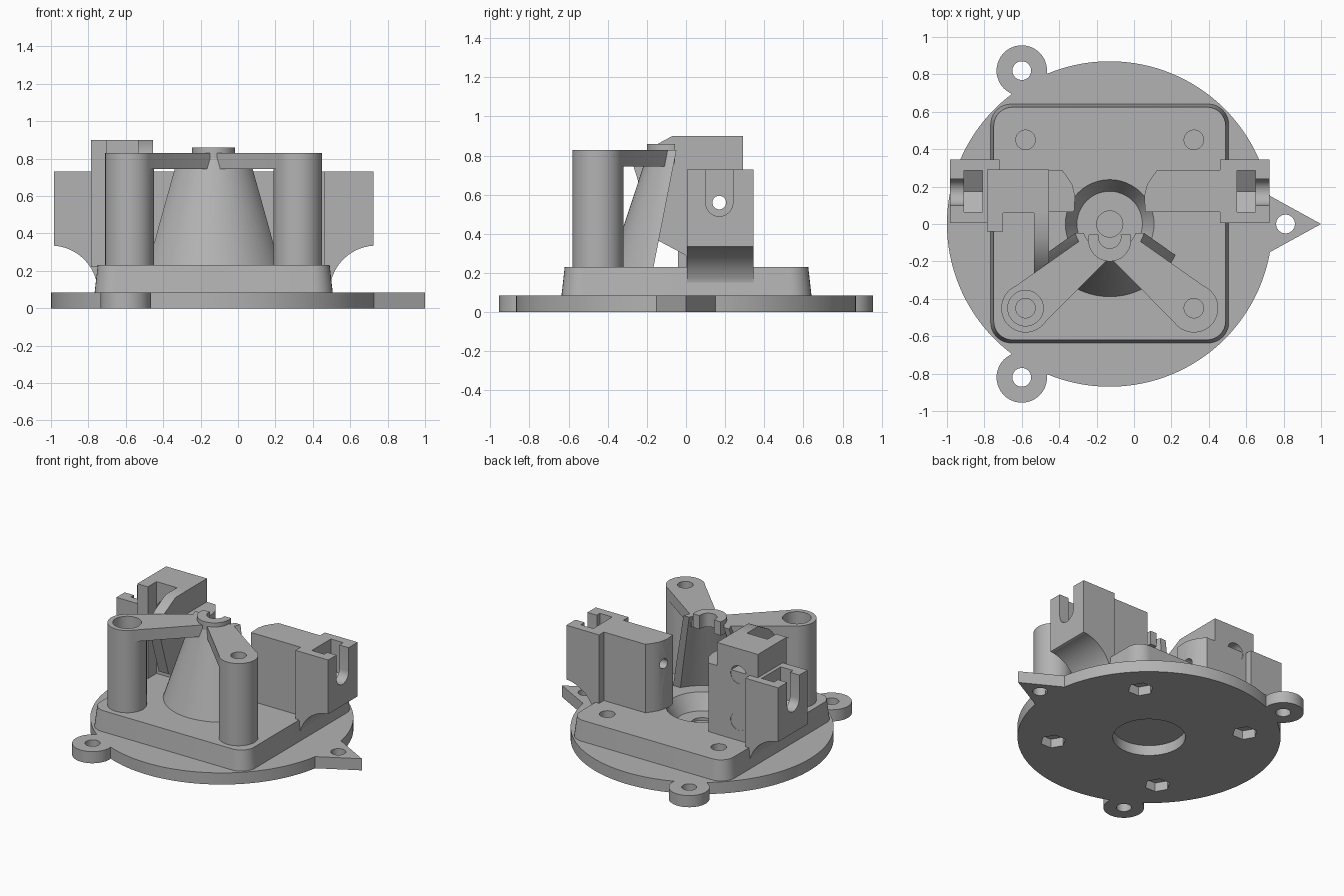
import bpy, bmesh
from math import cos, sin, pi
from mathutils import Vector

if "Cube" in bpy.data.objects:
    bpy.data.objects.remove(bpy.data.objects["Cube"])

grey = bpy.data.materials.new("plain grey")
grey.use_nodes = True
grey.diffuse_color = (0.45, 0.45, 0.45, 1)
grey.node_tree.nodes["Principled BSDF"].inputs["Base Color"].default_value = (0.45, 0.45, 0.45, 1)

CX = -0.13          # main axis of the housing
BOLT_X, BOLT_Y = 0.45, 0.45
parts = []


def finish(name, bm):
    bmesh.ops.recalc_face_normals(bm, faces=bm.faces)
    mesh = bpy.data.meshes.new(name)
    bm.to_mesh(mesh)
    bm.free()
    mesh.materials.append(grey)
    ob = bpy.data.objects.new(name, mesh)
    bpy.context.collection.objects.link(ob)
    parts.append(ob)
    return ob


def loft(name, bottom, top, lo, hi, axis="z"):
    """Solid between two outlines with equal point counts, along an axis."""
    place = {"x": lambda u, v, w: (w, u, v),
             "y": lambda u, v, w: (u, w, v),
             "z": lambda u, v, w: (u, v, w)}[axis]
    bm = bmesh.new()
    a = [bm.verts.new(place(u, v, lo)) for u, v in bottom]
    b = [bm.verts.new(place(u, v, hi)) for u, v in top]
    bm.faces.new(a)
    bm.faces.new(b)
    n = len(a)
    for i in range(n):
        j = (i + 1) % n
        bm.faces.new((a[i], a[j], b[j], b[i]))
    return finish(name, bm)


def prism(name, pts, lo, hi, axis="z"):
    return loft(name, pts, pts, lo, hi, axis)


def arc(u, v, r, start=0.0, end=2 * pi, n=48, closed=True):
    steps = n if closed else n - 1
    return [(u + r * cos(start + (end - start) * i / steps),
             v + r * sin(start + (end - start) * i / steps)) for i in range(n)]


def disc(name, u, v, r, lo, hi, axis="z", n=48, r2=None):
    return loft(name, arc(u, v, r, n=n), arc(u, v, r2 or r, n=n), lo, hi, axis)


def box(name, x0, x1, y0, y1, z0, z1):
    return prism(name, [(x0, y0), (x1, y0), (x1, y1), (x0, y1)], z0, z1)


def boolean(target, tools, op="DIFFERENCE"):
    """Combine tools into the target and discard them."""
    for tool in tools:
        mod = target.modifiers.new("combine", "BOOLEAN")
        mod.operation, mod.object, mod.solver = op, tool, "EXACT"
        bpy.context.view_layer.update()
        deps = bpy.context.evaluated_depsgraph_get()
        mesh = bpy.data.meshes.new_from_object(target.evaluated_get(deps))
        target.modifiers.clear()
        target.data = mesh
        parts.remove(tool)
        bpy.data.objects.remove(tool)


def rounded(x0, x1, y0, y1, r):
    pts = []
    for k, (x, y) in enumerate([(x1 - r, y1 - r), (x0 + r, y1 - r),
                                (x0 + r, y0 + r), (x1 - r, y0 + r)]):
        pts += arc(x, y, r, k * pi / 2, (k + 1) * pi / 2, 9, False)
    return pts


# Base plate with two ears and a pointer
T = 0.085
base = disc("base_plate", CX, 0, 0.87, 0, T, n=128)
add = [prism("pointer", [(0.6, -0.22), (1, 0), (0.6, 0.22)], 0, T)]
holes = [disc("hole", 0.81, 0, 0.05, -1, 1)]
for s in (-1, 1):
    add.append(disc("ear", -0.6, s * 0.82, 0.135, 0, T))
    holes.append(disc("hole", -0.6, s * 0.82, 0.05, -1, 1))
boolean(base, add, "UNION")
bolts = [(CX + i * BOLT_X, j * BOLT_Y) for i in (-1, 1) for j in (-1, 1)]
holes += [disc("nut_trap", x, y, 0.085, -1, 0.065, n=6) for x, y in bolts]
holes.append(disc("recess", CX, 0, 0.24, -1, 0.075))
boolean(base, holes)

# Tapered plinth with a central dish and rear screw holes
plinth = loft("plinth", rounded(-0.767, 0.507, -0.637, 0.642, 0.11),
              rounded(-0.75, 0.49, -0.62, 0.625, 0.1), T - 0.005, 0.23)
cuts = [disc("dish", CX, 0, 0.175, 0.12, 0.24, r2=0.243),
        disc("pit", CX, 0, 0.07, 0.1, 0.2)]
cuts += [disc("hole", x, BOLT_Y, 0.052, 0.13, 1) for x, _ in bolts[1::2]]
boolean(plinth, cuts)

# Front posts and their arms towards the axis
for s, side in ((-1, "right"), (1, "left")):
    x, y = CX + s * BOLT_X, -BOLT_Y
    post = disc(side + "_post", x, y, 0.13, 0.225, 0.83)
    end = Vector((CX + s * 0.07, -0.13))
    d = (end - Vector((x, y))).normalized()
    p = Vector((-d.y, d.x))
    start = Vector((x, y))
    arm = prism(side + "_arm", [start + p * 0.128, end + p * 0.085,
                                end - p * 0.085, start - p * 0.128], 0.745, 0.83)
    boolean(post, [arm], "UNION")
    cuts = [disc("hole", x, y, 0.052, 0.55, 1)]
    if s < 0:
        cuts.append(disc("counterbore", x, y, 0.095, 0.73, 1))
    cuts.append(disc("bore", CX, 0, 0.16, 0.6, 1))
    boolean(post, cuts)

# Front cone shell, sliced by a leaning plane
shell = disc("cone_shell", CX, 0, 0.39, 0.225, 0.83, n=64, r2=0.19)
slicer = prism("slicer", [(-0.172, 0.2), (1, 0.2), (1, 1), (-0.015, 1)], -1, 1, "x")
boolean(shell, [disc("hollow", CX, 0, 0.345, 0.2, 0.85, n=64, r2=0.14), slicer])

# Half-ring lip on the cone
lip = disc("cone_lip", CX, -0.085, 0.115, 0.76, 0.86)
boolean(lip, [disc("hole", CX, -0.07, 0.06, 0, 1),
              box("half", -1, 1, -0.055, 1, 0, 1)])

# Side walls and clamp blocks, mirrored about the main axis
for s, side in ((-1, "right"), (1, "left")):
    def m(pts):
        return [(CX + s * u, v) for u, v in pts]

    flare = [(0.6, 0.065), (0.19, 0.065), (0.185, 0.15), (0.2, 0.21),
             (0.225, 0.25), (0.255, 0.29), (0.6, 0.29)]
    prism(side + "_wall", m(flare), 0.225, 0.73)

    profile = [(0.59, 0.73), (0.59, 0.15), (0.63, 0.15)]
    profile += arc(0.87, 0.085, 0.25, 0.91 * pi, 0.52 * pi, 14, False)
    profile += [(0.855, 0.335), (0.855, 0.73)]
    block = prism(side + "_clamp_block", m(profile), 0.005, 0.345, "y")
    ux = sorted((CX + s * 0.73, CX + s * 1.0))
    nut = sorted((CX + s * 0.68, CX + s * 0.78))
    slot = [(0.1, 1), (0.1, 0.56)] + arc(0.17, 0.56, 0.07, pi, 2 * pi, 16, False)[1:-1]
    slot += [(0.24, 0.56), (0.24, 1)]
    pocket = [(0.065, 1), (0.065, 0.5), (0.175, 0.43), (0.285, 0.5), (0.285, 1)]
    boolean(block, [prism("slot", slot, ux[0], ux[1], "x"),
                    prism("pocket", pocket, nut[0], nut[1], "x")])

# Tall bracket on one side with two cross holes
tall = box("tall_bracket", -0.785, -0.455, 0.06, 0.292, 0.22, 0.9)
boolean(tall, [box("cheek", -0.785, -0.7, -0.04, 0.1, 0.22, 0.9)], "UNION")
boolean(tall, [disc("hole", -0.63, z, 0.065, -0.2, 0.5, "y") for z in (0.37, 0.71)])

# Sloping fin from the bracket to the arm
prism("bracket_fin", [(0.07, 0.225), (0.07, 0.9), (-0.07, 0.9), (-0.2, 0.83),
                      (-0.27, 0.75), (-0.15, 0.37), (0, 0.29), (0, 0.225)],
      -0.535, -0.455, "x")

# Cross bore for the spindle through walls and blocks
for ob in list(parts):
    if "wall" in ob.name or "clamp" in ob.name or ob.name.startswith(("tall", "bracket")):
        boolean(ob, [disc("spindle_bore", 0.17, 0.56, 0.035, -1.5, 1.5, "x", n=24)])

bpy.ops.object.select_all(action="DESELECT")
for ob in parts:
    ob.select_set(True)
bpy.context.view_layer.objects.active = base
bpy.ops.object.shade_smooth_by_angle(angle=0.52)
